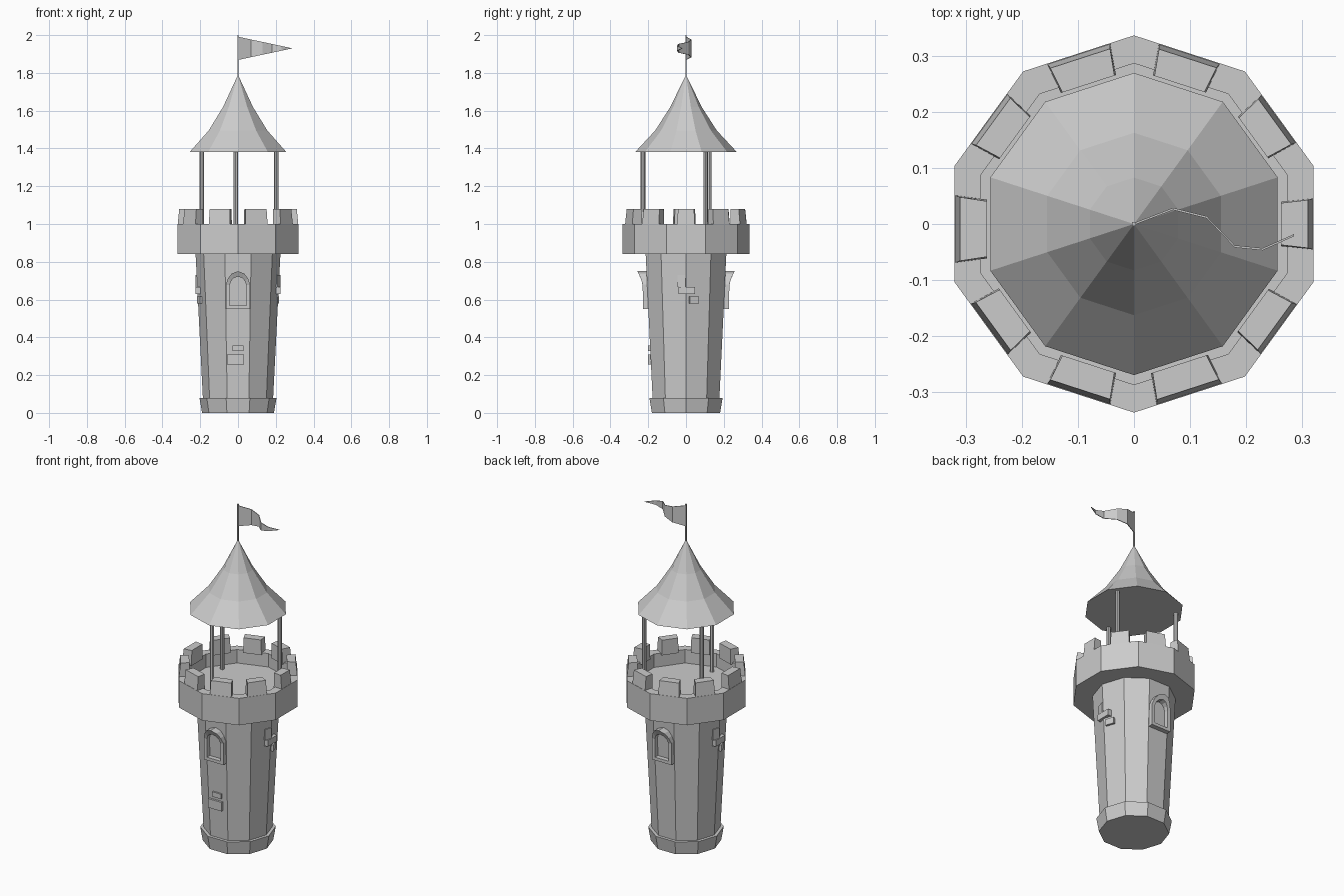
import bpy, bmesh
from math import sin, cos, pi, radians
from mathutils import Matrix, Vector

if "Cube" in bpy.data.objects:
    bpy.data.objects.remove(bpy.data.objects["Cube"])

SIDES = 10


def make(name, verts, faces):
    me = bpy.data.meshes.new(name)
    me.from_pydata(verts, [], faces)
    bm = bmesh.new()
    bm.from_mesh(me)
    bmesh.ops.remove_doubles(bm, verts=bm.verts, dist=1e-5)
    bmesh.ops.recalc_face_normals(bm, faces=bm.faces)
    bm.to_mesh(me)
    bm.free()
    ob = bpy.data.objects.new(name, me)
    bpy.context.collection.objects.link(ob)
    return ob


def lathe(name, profile, phase=0.0, n=SIDES, centre=(0, 0)):
    """Spin a (radius, z) profile; open ends are closed by caps."""
    verts, faces = [], []
    for r, z in profile:
        for k in range(n):
            a = phase + 2 * pi * k / n
            verts.append((centre[0] + r * cos(a), centre[1] + r * sin(a), z))
    for i in range(len(profile) - 1):
        for k in range(n):
            j = (k + 1) % n
            faces.append((i * n + k, i * n + j, (i + 1) * n + j, (i + 1) * n + k))
    if profile[0][0] > 0.001:
        faces.append(tuple(range(n)))
    if profile[-1][0] > 0.001:
        faces.append(tuple(range((len(profile) - 1) * n, len(profile) * n)))
    # merge the zero-radius rings down to single points
    bm_faces = []
    for f in faces:
        kept = []
        for v in f:
            if not any((Vector(verts[v]) - Vector(verts[w])).length < 1e-6 for w in kept):
                kept.append(v)
        if len(kept) > 2:
            bm_faces.append(tuple(kept))
    return make(name, verts, bm_faces)


BOX = [(0, 1, 2, 3), (4, 5, 6, 7), (0, 1, 5, 4), (1, 2, 6, 5), (2, 3, 7, 6), (3, 0, 4, 7)]


def brick(name, angle, r0, r1, t0, t1, z0, z1):
    """Box at a compass angle: radial r, tangential t, height z."""
    a = radians(angle)
    corners = [(r0, t0), (r1, t0), (r1, t1), (r0, t1)]
    verts = [(r * cos(a) - t * sin(a), r * sin(a) + t * cos(a), z)
             for z in (z0, z1) for r, t in corners]
    return make(name, verts, BOX)


# tower body, plinth, parapet with sunken floor
lathe("tower_body", [(0.184, 0.04), (0.225, 0.85)])
lathe("plinth", [(0.19, 0.0), (0.204, 0.08)])
V = pi / 2
lathe("parapet", [(0, 0.84), (0.337, 0.84), (0.337, 1.0), (0.287, 1.0),
                  (0.287, 0.92), (0, 0.92)], V)

# merlons, slightly irregular, one on each parapet face
halves = [0.043, 0.05, 0.054, 0.056, 0.052, 0.057, 0.053, 0.056, 0.058, 0.052]
for k, h in enumerate(halves):
    a = radians(36 * k)
    off = 0.009 if k == 5 else 0.0
    verts = []
    for z, ro, s in ((0.99, 0.32, 1.06), (1.08, 0.311, 1.0)):
        for r, t in ((0.263, -h * 0.87), (ro, -h), (ro, h), (0.263, h * 0.87)):
            t = t * s + off
            verts.append((r * cos(a) - t * sin(a), r * sin(a) + t * cos(a), z))
    make(f"merlon_{k}", verts, BOX)

# roof posts
for k in range(3):
    a = radians(-93 + 120 * k)
    lathe(f"roof_post_{k}", [(0.012, 0.91), (0.012, 1.39)], n=8,
          centre=(0.228 * cos(a), 0.228 * sin(a)))

# flared roof and flagpole
lathe("roof", [(0, 1.38), (0.27, 1.38), (0.163, 1.495), (0.083, 1.62), (0, 1.79)], V)
lathe("flagpole", [(0.005, 1.77), (0.005, 2.0)], pi / 4, n=4)

# waving pennant
path = [(0, 0), (0.07, 0.027), (0.13, 0.012), (0.18, -0.04), (0.23, -0.045), (0.286, -0.02)]
verts, faces = [], []
for x, y in path:
    h = 0.061 * (1 - x / 0.286) + 0.0005
    verts += [(x, y - 0.002, 1.93 - h), (x, y + 0.002, 1.93 - h),
              (x, y + 0.002, 1.93 + h), (x, y - 0.002, 1.93 + h)]
for i in range(len(path) - 1):
    for k in range(4):
        j = (k + 1) % 4
        faces.append((4 * i + k, 4 * i + j, 4 * i + 4 + j, 4 * i + 4 + k))
faces += [(0, 1, 2, 3), tuple(range(len(verts) - 4, len(verts)))]
make("pennant", verts, faces)


# arched window frames, leaning out at the top
def arch(half):
    return half + [(-x, z) for x, z in reversed(half[:-1])]


outer = arch([(-0.064, 0.55), (-0.064, 0.68), (-0.053, 0.712), (-0.033, 0.738), (0, 0.75)])
inner = arch([(-0.044, 0.568), (-0.044, 0.675), (-0.037, 0.698), (-0.022, 0.714), (0, 0.722)])


def front_y(z):
    return -0.228 - 0.03 * (max(0, z - 0.67) / 0.08) ** 1.5


n = len(outer)
rings = [[(x, -0.18, z) for x, z in outer], [(x, front_y(z), z) for x, z in outer],
         [(x, front_y(z), z) for x, z in inner], [(x, -0.18, z) for x, z in inner]]
verts = [p for ring in rings for p in ring]
faces = []
for i in range(4):
    for k in range(n):
        j, m = (k + 1) % n, (i + 1) % 4
        faces.append((i * n + k, i * n + j, m * n + j, m * n + k))
for name, turn in (("front_window_frame", 0), ("back_window_frame", pi)):
    rot = Matrix.Rotation(turn, 4, 'Z')
    make(name, [rot @ Vector(p) for p in verts], faces)

# raised stones on the walls
brick("front_stone_small", -90, 0.15, 0.2, -0.03, 0.028, 0.327, 0.356)
brick("front_stone_large", -90, 0.15, 0.2, -0.058, 0.032, 0.255, 0.308)
for side, base in (("right", 0), ("left", 180)):
    brick(side + "_stone_upper", base - 18, 0.15, 0.214, 0.022, 0.066, 0.667, 0.73)
    brick(side + "_stone_middle", base, 0.15, 0.224, -0.04, 0.048, 0.63, 0.667)
    brick(side + "_stone_lower", base + 18, 0.15, 0.214, -0.048, 0.004, 0.578, 0.615)
